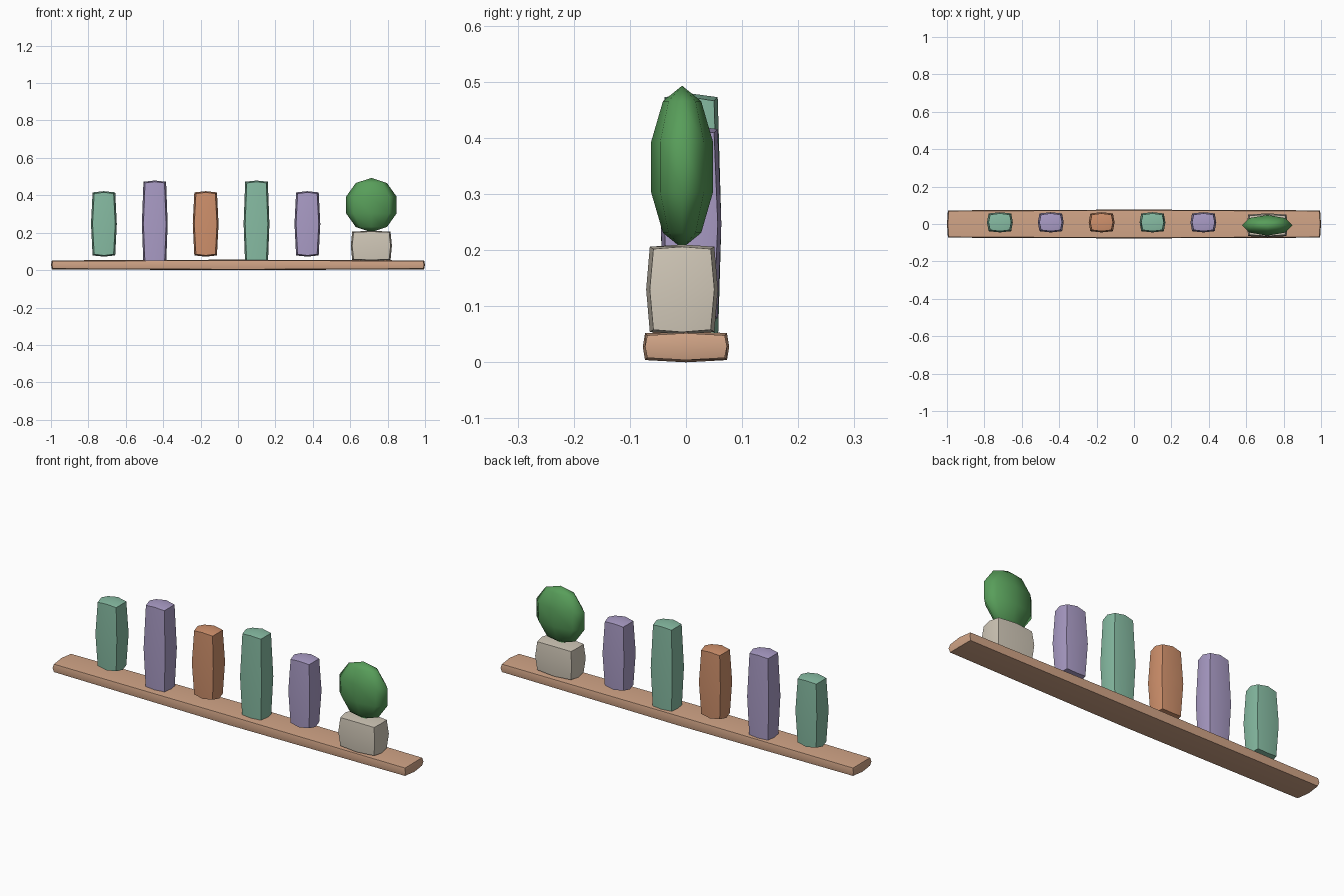
import bpy, bmesh, math

if "Cube" in bpy.data.objects:
    bpy.data.objects.remove(bpy.data.objects["Cube"])


def material(name, r, g, b):
    m = bpy.data.materials.new(name)
    lin = [(c / 255 / 12.92) if c < 11 else ((c / 255 + 0.055) / 1.055) ** 2.4 for c in (r, g, b)]
    m.diffuse_color = (*lin, 1)
    m.use_nodes = True
    m.node_tree.nodes["Principled BSDF"].inputs["Base Color"].default_value = m.diffuse_color
    return m


WOOD = material("shelf wood", 210, 165, 135)
SAGE = material("sage green", 135, 188, 163)
LILAC = material("soft purple", 170, 156, 198)
RUST = material("rust orange", 208, 145, 108)
STONE = material("pot stone", 210, 201, 185)
LEAF = material("leaf green", 88, 158, 90)


def finish(bm, name, mat, angle):
    bmesh.ops.recalc_face_normals(bm, faces=bm.faces)
    me = bpy.data.meshes.new(name)
    bm.to_mesh(me)
    bm.free()
    me.materials.append(mat)
    ob = bpy.data.objects.new(name, me)
    bpy.context.collection.objects.link(ob)
    bpy.ops.object.select_all(action='DESELECT')
    ob.select_set(True)
    bpy.context.view_layer.objects.active = ob
    bpy.ops.object.shade_smooth_by_angle(angle=math.radians(angle))
    return ob


def pillow_box(name, centre, half, bulge, mat):
    """Box whose faces swell outwards: edges sink by half the bulge, corners by all of it."""
    bm = bmesh.new()
    bmesh.ops.create_cube(bm, size=2)
    bmesh.ops.subdivide_edges(bm, edges=bm.edges[:], cuts=1, use_grid_fill=True)
    for v in bm.verts:
        sign = [round(c) for c in v.co]
        sink = (sum(abs(s) for s in sign) - 1) / 2
        for i in range(3):
            v.co[i] = centre[i] + sign[i] * (half[i] - bulge[i] * sink)
    return finish(bm, name, mat, 30)


# shelf board
pillow_box("shelf_board", (0, 0, 0.028), (1, 0.077, 0.028), (0.01, 0.008, 0.008), WOOD)

# row of books, alternating short and tall
for i, mat in enumerate((SAGE, LILAC, RUST, SAGE, LILAC)):
    hz = 0.232 if i in (1, 3) else 0.175
    pillow_box(f"book_{i + 1}", (-0.717 + 0.272 * i, 0.009, 0.247), (0.069, 0.054, hz),
               (0.017, 0.013, 0.013), mat)

# plant pot
pillow_box("plant_pot", (0.713, -0.007, 0.13), (0.11, 0.064, 0.08), (0.015, 0.013, 0.008), STONE)

# flattened plant foliage
bm = bmesh.new()
bmesh.ops.create_uvsphere(bm, u_segments=8, v_segments=5, radius=1)
for v in bm.verts:
    v.co = (0.713 + v.co.x * 0.142, -0.007 + v.co.y * 0.058, 0.348 + v.co.z * 0.145)
finish(bm, "plant_foliage", LEAF, 180)
